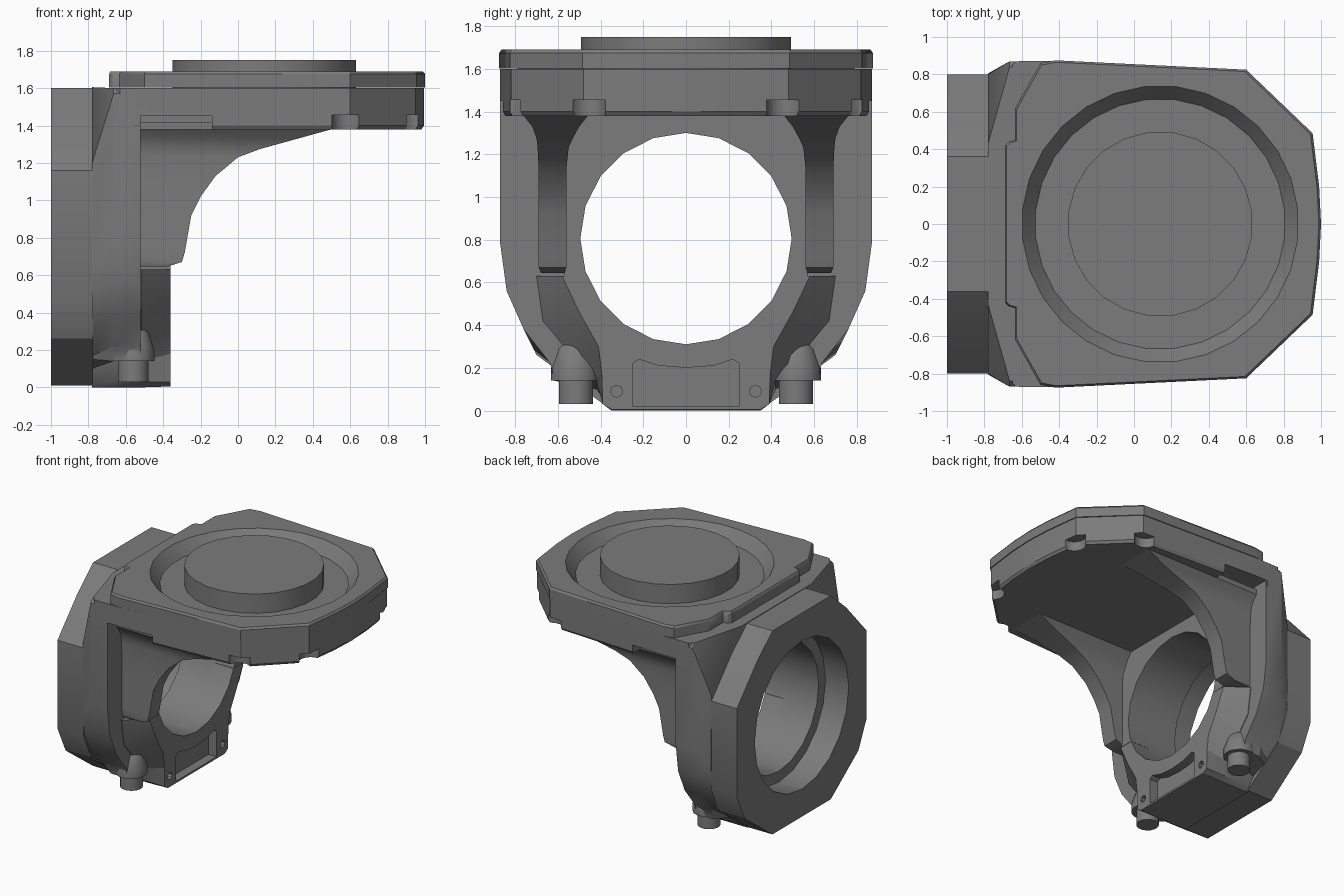
import bpy, bmesh, math

if "Cube" in bpy.data.objects:
    bpy.data.objects.remove(bpy.data.objects["Cube"])


def loft(name, rings):
    """Closed solid through rings that share a point count."""
    bm = bmesh.new()
    rows = [[bm.verts.new(p) for p in r] for r in rings]
    n = len(rows[0])
    for a, b in zip(rows, rows[1:]):
        for i in range(n):
            j = (i + 1) % n
            bm.faces.new((a[i], a[j], b[j], b[i]))
    bm.faces.new(rows[0])
    bm.faces.new(rows[-1])
    bmesh.ops.recalc_face_normals(bm, faces=bm.faces)
    me = bpy.data.meshes.new(name)
    bm.to_mesh(me)
    bm.free()
    ob = bpy.data.objects.new(name, me)
    bpy.context.collection.objects.link(ob)
    return ob


def cut(ob, *cutters):
    bpy.context.view_layer.objects.active = ob
    for c in cutters:
        m = ob.modifiers.new("cut", 'BOOLEAN')
        m.operation, m.solver, m.object = 'DIFFERENCE', 'EXACT', c
        bpy.ops.object.modifier_apply(modifier=m.name)


def across_x(x, half):
    """Mirror a half profile of (y, z) points and place it at x."""
    return [(x, y, z) for y, z in half] + [(x, -y, z) for y, z in reversed(half) if y]


def across_z(z, half, k=1.0):
    """Mirror a half outline of (x, y) points and place it at z."""
    return [(x * k, y * k, z) for x, y in half] + \
           [(x * k, -y * k, z) for x, y in reversed(half) if y]


def round_x(name, x0, x1, r, y, z, n):
    a = [2 * math.pi * i / n for i in range(n)]
    return loft(name, [[(x, y + r * math.cos(t), z + r * math.sin(t)) for t in a]
                       for x in (x0, x1)])


def round_z(name, x, y, levels, n):
    a = [2 * math.pi * (i + .5) / n for i in range(n)]
    return loft(name, [[(x + r * math.cos(t), y + r * math.sin(t), z) for t in a]
                       for z, r in levels])


def box(name, x0, x1, y0, y1, z0, z1):
    return loft(name, [[(x0, y0, z), (x1, y0, z), (x1, y1, z), (x0, y1, z)]
                       for z in (z0, z1)])


parts, helpers = [], []

# cutters for the bore and its wider rear seat
bore = round_x("bore_cutter", -1.2, 0, .495, 0, .805, 20)
seat = round_x("seat_cutter", -1.2, -.8, .58, 0, .805, 20)
helpers += [bore, seat]

# faceted rear collar
facets = [(0, 1.6), (.36, 1.6), (.55, 1.435), (.8, 1.16), (.8, .47), (.70, .26),
          (.36, .01), (0, .01)]
collar = loft("rear_collar", [across_x(-1, facets), across_x(-.775, facets)])
cut(collar, bore, seat)

# upright body, flaring from the collar shape to the full width
back = [(0, 1.605), (.43, 1.605), (.8, 1.2), (.805, .64), (.79, .5), (.71, .28),
        (.57, .17), (.54, .15), (.42, .1), (.37, .03), (.35, 0), (0, 0)]
full = [(0, 1.6), (.84, 1.6), (.87, 1.57), (.87, .78), (.84, .56), (.76, .38),
        (.635, .22), (.62, .14), (.42, .14), (.39, .03), (.35, 0), (0, 0)]
body = loft("upright_body", [across_x(-.78, back), across_x(-.665, full),
                             across_x(-.52, full)])
cut(body, bore, seat)

# upper half of the raised front ring
upper = [(0, 1.42), (.5, 1.42), (.57, 1.2), (.57, .631), (0, .631)]
ring_top = loft("ring_upper", [across_x(-.6, upper), across_x(-.36, upper)])
cut(ring_top, bore)

# bearing cap with sloping shoulders, bottom pocket and two small holes
cap_back = [(0, .629), (.7, .629), (.67, .42), (.52, .24), (.42, .14), (.39, .03),
            (.35, 0), (0, 0)]
cap_front = [(0, .629), (.58, .629), (.50, .46), (.41, .3), (.395, .18), (.39, .03),
             (.35, .005), (0, .005)]
cap = loft("bearing_cap", [across_x(-.55, cap_back), across_x(-.515, cap_back),
                           across_x(-.36, cap_front)])
pocket = [(0, .2), (.13, .21), (.22, .24), (.25, .22), (.25, .02), (0, .02)]
helpers.append(loft("pocket_cutter", [across_x(-.43, pocket), across_x(-.3, pocket)]))
for s in (-1, 1):
    helpers.append(round_x("pin_hole_cutter", -.42, -.3, .028, s * .325, .09, 8))
cut(cap, bore, *helpers[2:])
parts += [collar, body, ring_top, cap]

# gusset ribs, bolt bosses and bolt heads on both sides
rib = [(-.38, .645, .57, .68), (-.30, .67, .56, .69), (-.285, .72, .56, .69),
       (-.25, .92, .56, .69), (-.2, 1.02, .56, .69), (-.12, 1.13, .56, .69),
       (0, 1.23, .55, .695), (.12, 1.275, .53, .70), (.32, 1.33, .50, .72),
       (.5, 1.38, .46, .76), (.5, 1.42, .46, .76)]
for s in (-1, 1):
    side = "left" if s < 0 else "right"
    parts.append(loft("gusset_" + side, [
        [(-.6, s * a, z), (x, s * a, z), (x, s * b, z), (-.6, s * b, z)]
        for x, z, a, b in rib]))
    parts.append(round_z("bolt_boss_" + side, -.56, s * .52,
                         [(.14, .115), (.2, .115), (.29, .085), (.35, .035)], 16))
    parts.append(round_z("bolt_head_" + side, -.56, s * .515, [(.03, .082), (.16, .082)], 16))

# table skirt with relief steps and bolt pockets along its lower edge
skirt_outline = [(-.65, 0), (-.65, .85), (-.63, .87), (-.42, .872), (.6, .82),
                 (.95, .48), (.985, .2), (.995, 0)]
skirt = loft("table_skirt", [across_z(1.38, skirt_outline, .986),
                             across_z(1.4, skirt_outline), across_z(1.6, skirt_outline)])
for s in (-1, 1):
    reliefs = [box("relief_cutter", -.53, -.14, s * .69, s * 1.0, 1.3, 1.45)]
    for x, y in ((.585, .83), (.95, .46)):
        reliefs.append(round_z("bolt_pocket_cutter", x, s * y,
                               [(1.3, .085), (1.455, .085)], 16))
    cut(skirt, *reliefs)
    helpers += reliefs

# table lid, stepped and clipped at its rear corners
lid_outline = [(-.69, 0), (-.69, .42), (-.67, .44), (-.635, .45), (-.635, .62),
               (-.5, .86), (-.42, .875), (.6, .825), (.955, .485), (.99, .2), (1, 0)]
lid = loft("table_lid", [across_z(1.602, lid_outline), across_z(1.675, lid_outline),
                         across_z(1.69, lid_outline, .988)])

# conical recess around the raised disc
dish = round_z("dish_cutter", .14, 0, [(1.58, .652), (1.69, .74), (1.75, .788)], 28)
helpers.append(dish)
cut(lid, dish)
disc = round_z("raised_disc", .14, 0, [(1.55, .495), (1.75, .495)], 24)
parts += [skirt, lid, disc]

for h in helpers:
    bpy.data.objects.remove(h, do_unlink=True)

# dark grey finish, soft shading with sharp edges kept
grey = bpy.data.materials.new("dark_grey")
grey.diffuse_color = (.2, .2, .2, 1)
grey.use_nodes = True
grey.node_tree.nodes["Principled BSDF"].inputs["Base Color"].default_value = grey.diffuse_color
bpy.ops.object.select_all(action='DESELECT')
for p in parts:
    p.data.materials.clear()
    p.data.materials.append(grey)
    p.select_set(True)
bpy.context.view_layer.objects.active = parts[0]
bpy.ops.object.shade_smooth_by_angle(angle=math.radians(28))
